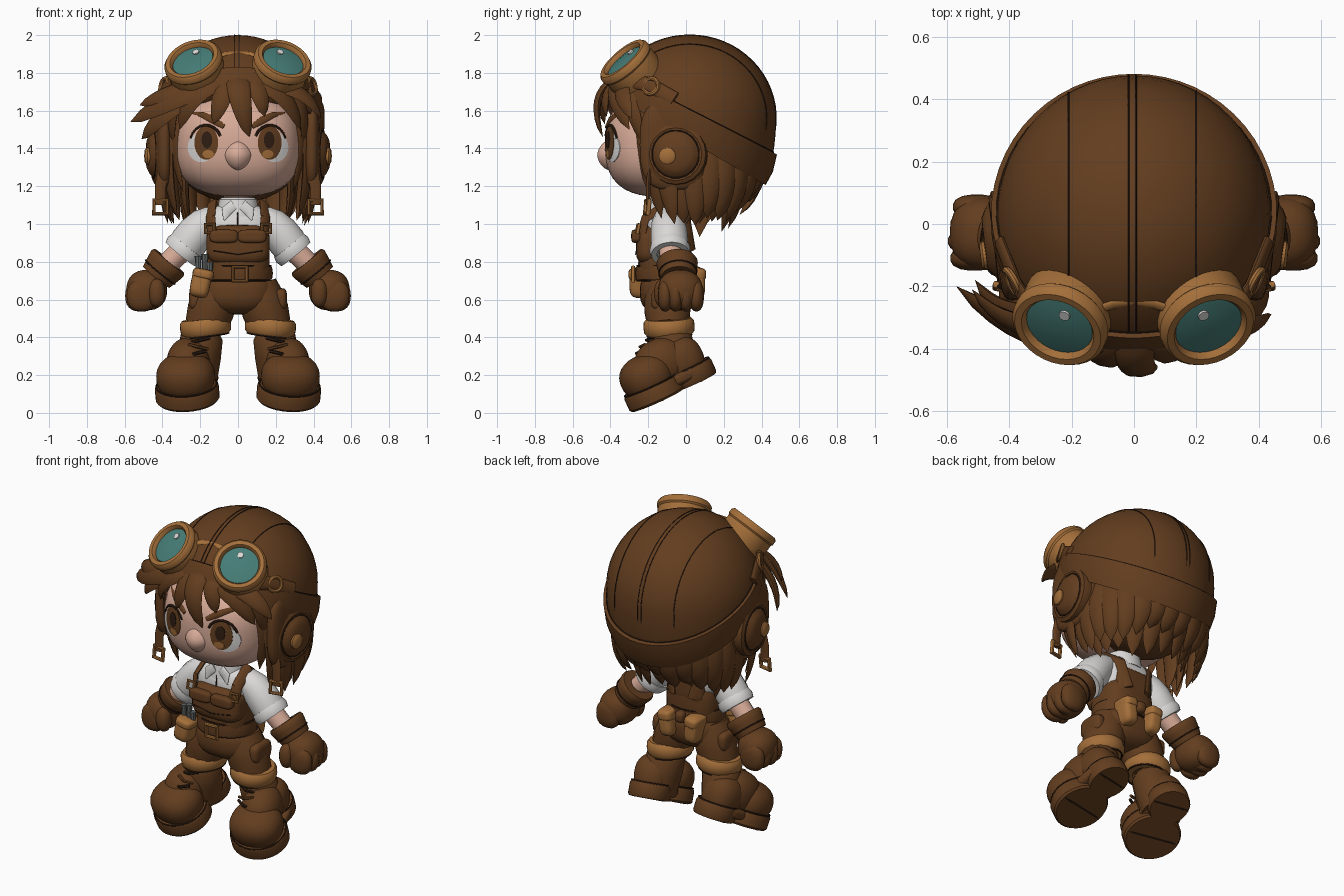
import bpy, bmesh, math, random
from math import sin, cos, pi, tau
from mathutils import Vector, Matrix

random.seed(4)
cube = bpy.data.objects.get("Cube")
if cube:
    bpy.data.objects.remove(cube)

MATS = {}
for mname, rgb in dict(leather=(.123, .047, .0135), brass=(.37, .158, .042), lens_teal=(.06, .2, .18),
                       skin=(.69, .41, .315), white_cloth=(.7, .69, .68), dark_seam=(.028, .012, .006),
                       grey_metal=(.12, .13, .13)).items():
    m = bpy.data.materials.new(mname)
    m.use_nodes = True
    m.diffuse_color = (*rgb, 1)
    m.node_tree.nodes["Principled BSDF"].inputs["Base Color"].default_value = (*rgb, 1)
    MATS[mname] = m


def build(name, rows, mat, M=Matrix()):
    """Skin a list of closed rings into a mesh object."""
    bm = bmesh.new()
    vs = [[bm.verts.new(M @ Vector(p)) for p in row] for row in rows]
    for a, b in zip(vs, vs[1:]):
        for j in range(len(a)):
            k = (j + 1) % len(a)
            bm.faces.new((a[j], a[k], b[k], b[j]))
    bmesh.ops.remove_doubles(bm, verts=bm.verts, dist=1e-5)
    bmesh.ops.recalc_face_normals(bm, faces=bm.faces)
    me = bpy.data.meshes.new(name)
    bm.to_mesh(me)
    bm.free()
    me.materials.append(MATS[mat])
    me.polygons.foreach_set("use_smooth", [True] * len(me.polygons))
    me.set_sharp_from_angle(angle=math.radians(38))
    ob = bpy.data.objects.new(name, me)
    bpy.context.scene.collection.objects.link(ob)


def mir(s):
    return Matrix.Diagonal((s, 1, 1, 1))


def place(pos, axis=(0, 0, 1)):
    return Matrix.Translation(pos) @ Vector(axis).to_track_quat('Z', 'Y').to_matrix().to_4x4()


def blob(name, c, r, mat, n=2, M=Matrix(), nu=28, nv=16):
    """Superellipsoid: n=2 is round, larger is boxier."""
    rows = []
    for i in range(nv + 1):
        e, row = pi * (i / nv - .5), []
        for j in range(nu):
            a = tau * (j + .5) / nu
            d = (cos(e) * cos(a), cos(e) * sin(a), sin(e))
            k = sum(abs(q) ** n for q in d) ** (-1 / n)
            row.append([c[t] + r[t] * d[t] * k for t in range(3)])
        rows.append(row)
    build(name, rows, mat, M)


def lathe(name, prof, mat, M=Matrix(), n=32):
    build(name, [[(r * cos(tau * j / n), r * sin(tau * j / n), h) for j in range(n)] for r, h in prof], mat, M)


def ring(name, R, r, mat, M=Matrix(), n=32):
    """Torus; n=4 gives a square buckle."""
    prof = [(R + r * cos(tau * i / 8), r * sin(tau * i / 8)) for i in range(9)]
    lathe(name, prof, mat, M @ Matrix.Rotation(pi / 4, 4, 'Z'), n)


def limb(name, pts, mat, s=1, flat=1, c=(0, 50, 0), n=14):
    """Tube through (x, y, z, radius) points, flattened away from centre c."""
    P = [Vector(p[:3]) for p in pts]
    rows = [[P[0]] * n]
    for i, p in enumerate(P):
        t = (P[min(i + 1, len(P) - 1)] - P[max(i - 1, 0)]).normalized()
        side = t.cross(p - Vector(c)).normalized()
        up = side.cross(t)
        rows.append([p + pts[i][3] * (side * cos(tau * j / n) + up * flat * sin(tau * j / n)) for j in range(n)])
    build(name, rows + [[P[-1]] * n], mat, mir(s))


def lock(name, b, m, t, w, s=1):
    """Tapered, flattened hair lock along a quadratic curve."""
    b, m, t = Vector(b), Vector(m), Vector(t)
    pts = []
    for i in range(9):
        u = i / 8
        p = b * (1 - u) ** 2 + m * 2 * u * (1 - u) + t * u * u
        pts.append((*p, w * (.75 + .6 * u) * (1 - u) ** .6 + .001))
    limb(name, pts, "leather", s, .36, (0, 0, 1.45), 8)


# Helmet dome, rim band and seams
HC, HR = Vector((0, .02, 1.56)), (.44, .457, .44)


def dome(az, el, k=1):
    f = cos(el if el > 0 else el * .6)
    return HC + k * Vector((HR[0] * f * cos(az), HR[1] * f * sin(az), HR[2] * sin(el)))


def rim(az):
    return -.27 - .63 * sin(az)


AZ = [tau * j / 56 for j in range(56)]
rows = [[dome(a, pi / 2 + (rim(a) - pi / 2) * i / 18) for a in AZ] for i in range(19)]
build("helmet_shell", rows + [[HC] * 56], "leather")
build("helmet_band", [[dome(a, rim(a) + d * (.37 + .1 * sin(a)), k) for a in AZ]
                      for d, k in ((0, .97), (0, 1.025), (.5, 1.045), (1, 1.045), (1, .97))], "leather")
pts = [(*dome(a, rim(a) + 1.03 * (.37 + .1 * sin(a)), 1.004), .003) for a in AZ + AZ[:1]]
limb("band_seam", pts, "dark_seam", 1, 1, HC, 5)
for x in (-.21, -.018, .006, .2):
    q = math.sqrt(1 - (x / HR[0]) ** 2)
    pts = [(x, HC.y - HR[1] * 1.001 * q * cos(t), HC.z + HR[2] * 1.001 * q * sin(t), .0032)
           for t in [.55 + 2.85 * i / 28 for i in range(29)]]
    limb("helmet_seam", pts, "dark_seam", 1, 1, HC, 5)

# Head and face details
FC, FR, FN = (0, -.13, 1.42), (.335, .30, .275), 2.6


def face_y(x, z):
    k = 1 - abs(x / FR[0]) ** FN - abs((z - FC[2]) / FR[2]) ** FN
    return FC[1] - FR[1] * max(k, 0) ** (1 / FN)


def patch(name, x, z, rx, rz, off, mat, s):
    """Thin oval plate that follows the face."""
    rows = []
    for k, back in ((0, 0), (.35, 0), (.7, 0), (1, 0), (1, .009), (0, .009)):
        row = []
        for j in range(24):
            px, pz = x + rx * k * cos(tau * j / 24), z + rz * k * sin(tau * j / 24)
            row.append((px, face_y(px, pz) - off + back, pz))
        rows.append(row)
    build(name, rows, mat, mir(s))


blob("head", FC, FR, "skin", FN, nu=40, nv=24)
blob("nose", (0, -.405, 1.365), (.075, .066, .08), "skin", 1.7)
limb("neck", [(0, -.1, .98, .075), (0, -.1, 1.2, .075)], "skin")
for s in (1, -1):
    patch("eye_white", .195, 1.405, .072, .078, .002, "white_cloth", s)
    patch("iris", .168, 1.43, .063, .09, .004, "leather", s)
    patch("iris_glow", .158, 1.37, .03, .022, .006, "brass", s)
    patch("pupil", .165, 1.445, .028, .045, .007, "dark_seam", s)
    lash = [(.17 + .085 * cos(t), 1.425 + .098 * sin(t)) for t in [.3 + 2.4 * i / 8 for i in range(9)]]
    limb("upper_lash", [(x, face_y(x, z) - .003, z, .008) for x, z in lash], "dark_seam", s, .5, FC, 6)
    brow = [(.075, 1.515, .012), (.13, 1.55, .02), (.19, 1.58, .016), (.25, 1.59, .003)]
    limb("eyebrow", [(x, face_y(x, z) - .004, z, r) for x, z, r in brow], "leather", s, .4, FC, 8)

# Hair: inner mass, back skirt of locks, side locks, swept fringe
blob("hair_mass", (0, .06, 1.45), (.385, .35, .34), "leather")
for k, tip, num in ((1, 1.03, 16), (.74, .97, 11)):
    for i in range(num):
        a = math.radians(-14 + 208 * i / (num - 1))
        ca, sa, dz = cos(a) * k, sin(a) * k, random.uniform(-.05, .05)
        lock("back_lock", (.36 * ca, .05 + .33 * sa, 1.42), (.43 * ca, .06 + .39 * sa, 1.2),
             (.35 * ca, .05 + .25 * sa, tip + dz + .05 * max(sa, 0) * k), .09)
for s in (1, -1):
    lock("side_lock", (.33, -.17, 1.68), (.42, -.2, 1.35), (.32, -.13, 1.03), .085, s)
    lock("cheek_lock", (.31, -.23, 1.68), (.37, -.24, 1.42), (.29, -.2, 1.17), .055, s)
    lock("ear_lock", (.36, -.1, 1.5), (.43, -.12, 1.25), (.37, -.06, 1.0), .08, s)
    lock("temple_lock", (.27, -.3, 1.72), (.38, -.3, 1.62), (.34, -.22, 1.42), .06, s)
FRINGE = [((0, -.37, 1.77), (.0, -.53, 1.68), (.06, -.44, 1.46), .08),
          ((-.06, -.36, 1.76), (-.08, -.47, 1.68), (-.13, -.43, 1.53), .075),
          ((.08, -.36, 1.76), (.12, -.45, 1.7), (.14, -.42, 1.57), .07),
          ((.08, -.35, 1.76), (.27, -.41, 1.72), (.33, -.3, 1.5), .085),
          ((.17, -.33, 1.74), (.37, -.36, 1.72), (.44, -.29, 1.56), .07),
          ((-.08, -.35, 1.76), (-.26, -.43, 1.72), (-.31, -.33, 1.5), .09),
          ((-.13, -.35, 1.75), (-.35, -.4, 1.67), (-.57, -.2, 1.54), .1),
          ((-.2, -.32, 1.74), (-.4, -.37, 1.69), (-.52, -.21, 1.63), .07),
          ((-.22, -.3, 1.7), (-.42, -.34, 1.58), (-.51, -.18, 1.45), .09)]
for f in FRINGE:
    lock("fringe_lock", *f)

# Goggles, ear cups and chin straps
for s in (1, -1):
    G = mir(s) @ place((.23, -.308, 1.84), (.3, -.62, .72))
    lathe("goggle_gasket", [(0, -.15), (.14, -.15), (.14, -.03), (0, -.03)], "leather", G)
    lathe("goggle_rim", [(.11, -.1), (.145, -.105), (.153, -.085), (.15, .0), (.158, .01), (.157, .035),
                         (.145, .05), (.122, .05), (.112, .035), (.11, -.04), (.11, -.1)], "brass", G)
    lathe("goggle_lens", [(0, .04), (.06, .037), (.113, .026), (.113, 0), (0, 0)], "lens_teal", G)
    lathe("lens_glint", [(0, .044), (.018, .044), (.018, .036), (0, .036)], "white_cloth",
          G @ Matrix.Translation((0, .06, 0)), 12)
    ring("strap_loop", .042, .012, "brass", mir(s) @ place((.39, -.185, 1.73), (.85, -.45, .2)), 16)
    limb("goggle_strap", [(.31, -.3, 1.76, .04), (.375, -.2, 1.74, .04), (.43, -.06, 1.66, .04)],
         "leather", s, .4, HC)
    blob("ear_flap", (.39, -.065, 1.42), (.045, .18, .24), "leather", 3, mir(s))
    E = mir(s) @ place((.405, -.05, 1.37), (1, -.12, 0))
    lathe("ear_cup", [(0, -.03), (.155, -.03), (.165, 0), (.16, .035), (.14, .045), (.125, .042),
                      (.105, .062), (.08, .075), (0, .078)], "leather", E, 20)
    ring("ear_cup_seam", .126, .004, "dark_seam", E @ Matrix.Translation((0, 0, .043)), 20)
    lathe("ear_cup_knob", [(0, .07), (.045, .07), (.045, .085), (.035, .093), (0, .094)], "brass",
          mir(s) @ place((.4, -.09, 1.36), (1, -.12, 0)), 16)
    limb("chin_strap", [(.385, -.19, 1.32, .035), (.41, -.2, 1.2, .03), (.41, -.2, 1.1, .028)], "leather", s, .4)
    ring("chin_buckle", .05, .013, "brass", mir(s) @ place((.41, -.205, 1.09), (.2, -1, .1)), 4)
limb("goggle_bridge", [(.13 * k, -.25 - .03 * k * k, 1.905 - .02 * k * k, .016)
                       for k in (-1, -.5, 0, .5, 1)], "brass", 1, .5, HC)

# Torso, shirt, bib and belt
blob("shirt_body", (0, -.1, .97), (.185, .115, .14), "white_cloth", 2.6)
lathe("shirt_collar", [(.08, 1.05), (.115, 1.04), (.1, 1.13), (.085, 1.14), (.08, 1.05)], "white_cloth",
      Matrix.Translation((0, -.1, 0)))
blob("overall_body", (0, -.11, .81), (.168, .14, .17), "leather", 3)
blob("overall_bib", (0, -.175, .89), (.168, .09, .105), "leather", 4)
blob("overall_back", (0, -.025, .91), (.125, .055, .1), "leather", 4)
blob("seat", (0, -.1, .64), (.19, .145, .12), "leather", 2.6)
B = Matrix.Translation((0, -.11, .74)) @ Matrix.Diagonal((1, .86, 1, 1))
lathe("belt", [(.15, -.035), (.18, -.035), (.185, 0), (.18, .035), (.15, .035), (.15, -.035)], "leather", B)
for z in (-.04, .04):
    ring("belt_edge", .174, .004, "dark_seam", B @ Matrix.Translation((0, 0, z)))
ring("belt_buckle", .052, .012, "brass", place((.01, -.28, .735), (0, -1, 0)), 4)
limb("bib_seam", [(-.13, -.262, .86, .004), (0, -.266, .84, .004), (.13, -.262, .86, .004)], "dark_seam", n=5)
limb("shirt_placket", [(0, -.212, 1.06, .004), (0, -.222, .97, .004)], "dark_seam", n=5)
blob("pouch_knob", (0, .05, .74), (.03, .035, .035), "leather", 3)
for s in (1, -1):
    limb("collar_point", [(.02, -.2, 1.1, .03), (.06, -.205, 1.07, .03), (.075, -.215, 1.02, .004)],
         "white_cloth", s, .35)
    blob("bib_pocket", (.075, -.262, .935), (.075, .028, .035), "leather", 4, mir(s))
    limb("shoulder_strap", [(.135, -.24, .93, .032), (.145, -.215, 1.03, .032), (.14, -.1, 1.11, .032),
                            (.11, .005, 1.03, .032), (.07, .03, .86, .032)], "leather", s, .35, (0, -.1, .93))
    ring("strap_buckle", .032, .01, "brass", mir(s) @ place((.15, -.255, .975), (.1, -1, .2)), 4)
    P = mir(s) @ place((.09, .035, .685), (.12, 0, 1))
    blob("back_pouch", (0, 0, 0), (.066, .045, .085), "brass", 4, P)
    blob("back_pouch_flap", (0, .003, .048), (.071, .048, .034), "brass", 4, P)

# Tool pouch with tools
T = place((-.197, -.225, .69), (.2, 0, 1))
blob("tool_pouch", (0, 0, -.005), (.074, .052, .075), "brass", 4, T)
blob("tool_pouch_flap", (0, -.004, .046), (.08, .057, .028), "brass", 4, T)
for x, h in ((-.21, .83), (-.175, .84), (-.15, .8)):
    limb("hand_tool", [(x, -.235, .72, .016), (x, -.235, h - .04, .016), (x, -.235, h, .02)], "grey_metal", n=8)

for s in (1, -1):
    # Arms and gloves
    limb("sleeve", [(.1, -.1, 1.02, .07), (.14, -.098, 1.015, .08), (.18, -.095, .995, .09),
                    (.22, -.09, .955, .098), (.26, -.088, .905, .1), (.3, -.085, .85, .093)], "white_cloth", s)
    arm = (.62, .06, -.76)
    lathe("sleeve_cuff", [(.07, -.03), (.1, -.03), (.108, 0), (.1, .03), (.07, .03), (.07, -.03)], "white_cloth",
          mir(s) @ place((.287, -.085, .864), arm))
    limb("forearm", [(.28, -.085, .88, .062), (.42, -.07, .74, .058)], "skin", s)
    W = mir(s) @ place((.395, -.045, .765), arm)
    lathe("glove_cuff", [(.05, -.05), (.102, -.05), (.11, -.035), (.105, -.005), (.09, .06), (0, .06)], "leather", W)
    ring("glove_cuff_edge", .1, .004, "dark_seam", W @ Matrix.Translation((0, 0, .026)))
    blob("glove_palm", (.483, -.03, .65), (.108, .118, .107), "leather", 2.3, mir(s))
    for i in range(4):
        blob("glove_finger", (.52 - .008 * abs(i - 1), -.11 + .055 * i, .62), (.078, .04, .083),
             "leather", 2.4, mir(s), 16, 12)
    blob("glove_thumb", (.43, -.125, .635), (.045, .045, .075), "leather", 2.2, mir(s), 16, 12)

    # Legs
    limb("trouser_leg", [(.1, -.1, .68, .105), (.125, -.1, .6, .122), (.145, -.098, .54, .124),
                         (.17, -.095, .46, .112)], "leather", s)
    blob("thigh_pocket", (.225, -.1, .6), (.035, .085, .06), "leather", 3.5, mir(s))
    K = mir(s) @ place((.172, -.09, .457), (.12, -.05, 1))
    lathe("knee_cuff", [(.08, -.045), (.12, -.045), (.133, -.03), (.136, 0), (.133, .028), (.12, .043),
                        (.08, .043), (.08, -.045)], "brass", K)
    ring("knee_cuff_edge", .117, .005, "dark_seam", K @ Matrix.Translation((0, 0, -.047)))

    # Boots, pitched toe down and turned slightly outward
    limb("boot_shaft", [(.225, -.03, .18, .115), (.207, -.06, .3, .117), (.192, -.08, .4, .112),
                        (.188, -.085, .43, .09)], "leather", s)
    F = (mir(s) @ Matrix.Translation((.247, -.06, .11)) @ Matrix.Rotation(.2, 4, 'Z')
         @ Matrix.Rotation(math.radians(25), 4, 'X'))
    blob("boot_toe", (0, -.105, .14), (.155, .14, .118), "leather", 2.3, F)
    blob("boot_instep", (0, 0, .17), (.115, .145, .13), "leather", 2.2, F)
    blob("boot_heel", (0, .105, .14), (.11, .118, .12), "leather", 2.4, F)
    slab = [(0, 0), (.94, 0), (1, .012), (1, .075), (.95, .09), (0, .09)]
    FS = F @ Matrix.Translation((0, -.1, 0)) @ Matrix.Diagonal((.17, .16, 1, 1))
    HS = F @ Matrix.Translation((0, .125, 0)) @ Matrix.Diagonal((.122, .125, 1, 1))
    for S in (FS, HS):
        lathe("boot_sole", slab, "leather", S)
        ring("sole_seam", .945, .03, "dark_seam", S @ Matrix.Translation((0, 0, .09)) @ Matrix.Diagonal((1, 1, .15, 1)))
    blob("mid_sole", (0, .02, .06), (.125, .14, .035), "leather", 4, F)
    for y, w in ((-.1, .155), (.14, .11)):
        blob("sole_groove", (0, y, .0), (w, .005, .004), "dark_seam", 6, F, 12, 8)
    for i, (y, z) in enumerate(((-.272, .28), (-.26, .315), (-.24, .35), (-.206, .385))):
        x, d = .23 - .01 * i, .012 if i % 2 else -.012
        limb("boot_lace", [(x - .05, y + .022, z + d, .009), (x, y - .003, z, .009), (x + .05, y + .022, z - d, .009)],
             "dark_seam" if i % 2 else "leather", s, n=6)
